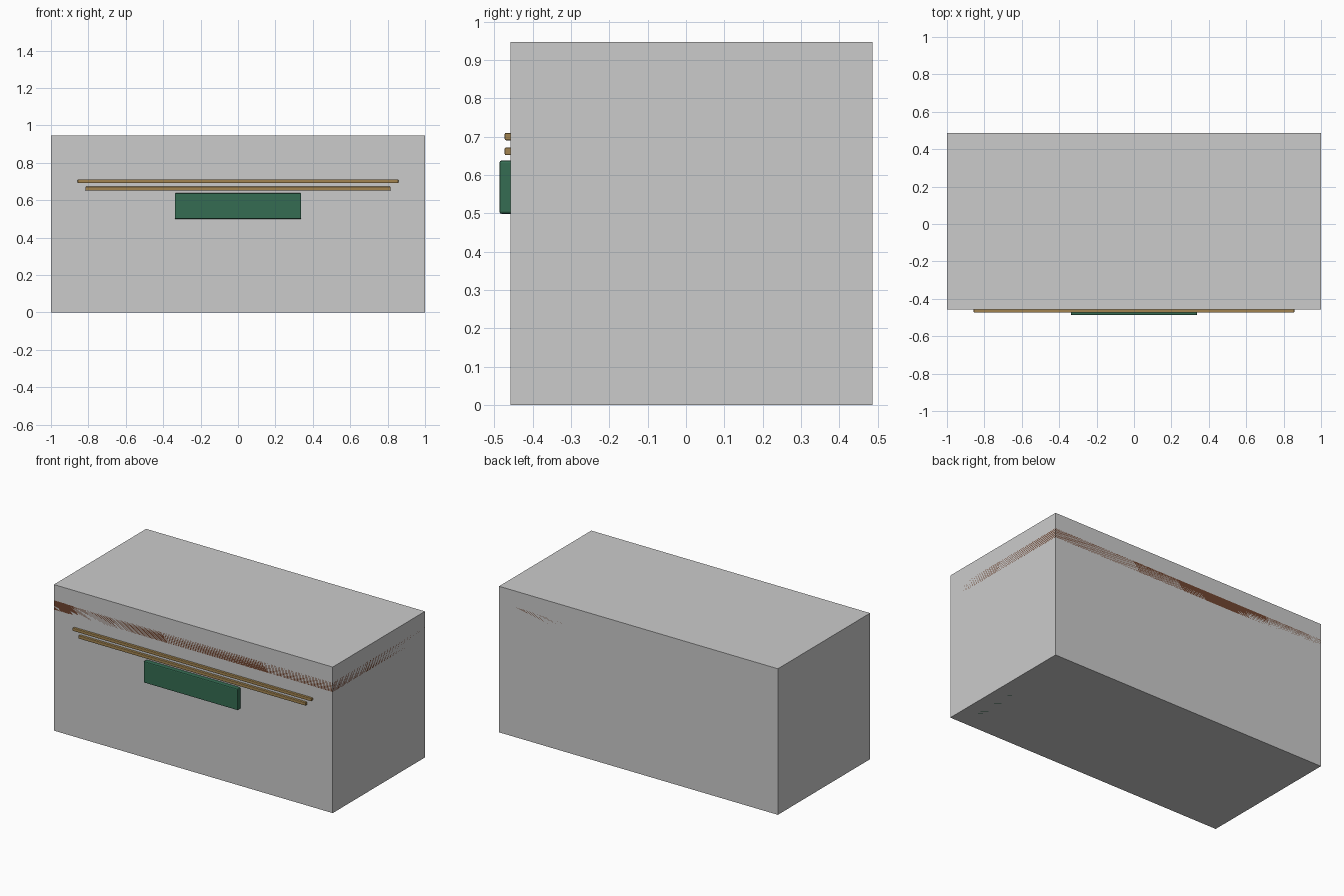
import bpy

if "Cube" in bpy.data.objects:
    bpy.data.objects.remove(bpy.data.objects["Cube"])


def material(name, color):
    m = bpy.data.materials.new(name)
    m.diffuse_color = (*color, 1)
    m.use_nodes = True
    m.node_tree.nodes["Principled BSDF"].inputs["Base Color"].default_value = m.diffuse_color
    return m


def box(name, lo, hi, mat=None, bevel=0):
    """Axis-aligned box between two corners, optionally bevelled."""
    bpy.ops.mesh.primitive_cube_add(
        size=1, location=[(a + b) / 2 for a, b in zip(lo, hi)])
    ob = bpy.context.object
    ob.name = name
    ob.scale = [b - a for a, b in zip(lo, hi)]
    bpy.ops.object.transform_apply(location=False, rotation=False, scale=True)
    if mat:
        ob.data.materials.append(mat)
    if bevel:
        mod = ob.modifiers.new("edge_bevel", 'BEVEL')
        mod.width = bevel
        mod.segments = 2
    return ob


green = material("green", (0.035, 0.15, 0.085))
brass = material("brass", (0.36, 0.23, 0.08))
brown = material("brown", (0.16, 0.06, 0.03))

FRONT, BACK = -0.458, 0.487

# Main body
box("body", (-1, FRONT, 0), (1, BACK, 0.947))

# Flush band around the upper body and flush base inset underneath
box("upper_band", (-1, FRONT, 0.785), (1, BACK, 0.845), brown)
box("base_inset", (-0.91, -0.36, 0), (0.91, 0.40, 0.05), green)

# Two trim strips on the front
for name, half, z0, z1 in (("upper_trim", 0.857, 0.691, 0.71),
                           ("lower_trim", 0.815, 0.652, 0.672)):
    box(name, (-half, -0.473, z0), (half, FRONT + 0.005, z1), brass, 0.003)

# Raised plate below the trim
box("front_plate", (-0.338, -0.487, 0.499), (0.338, FRONT + 0.01, 0.638), green, 0.006)
